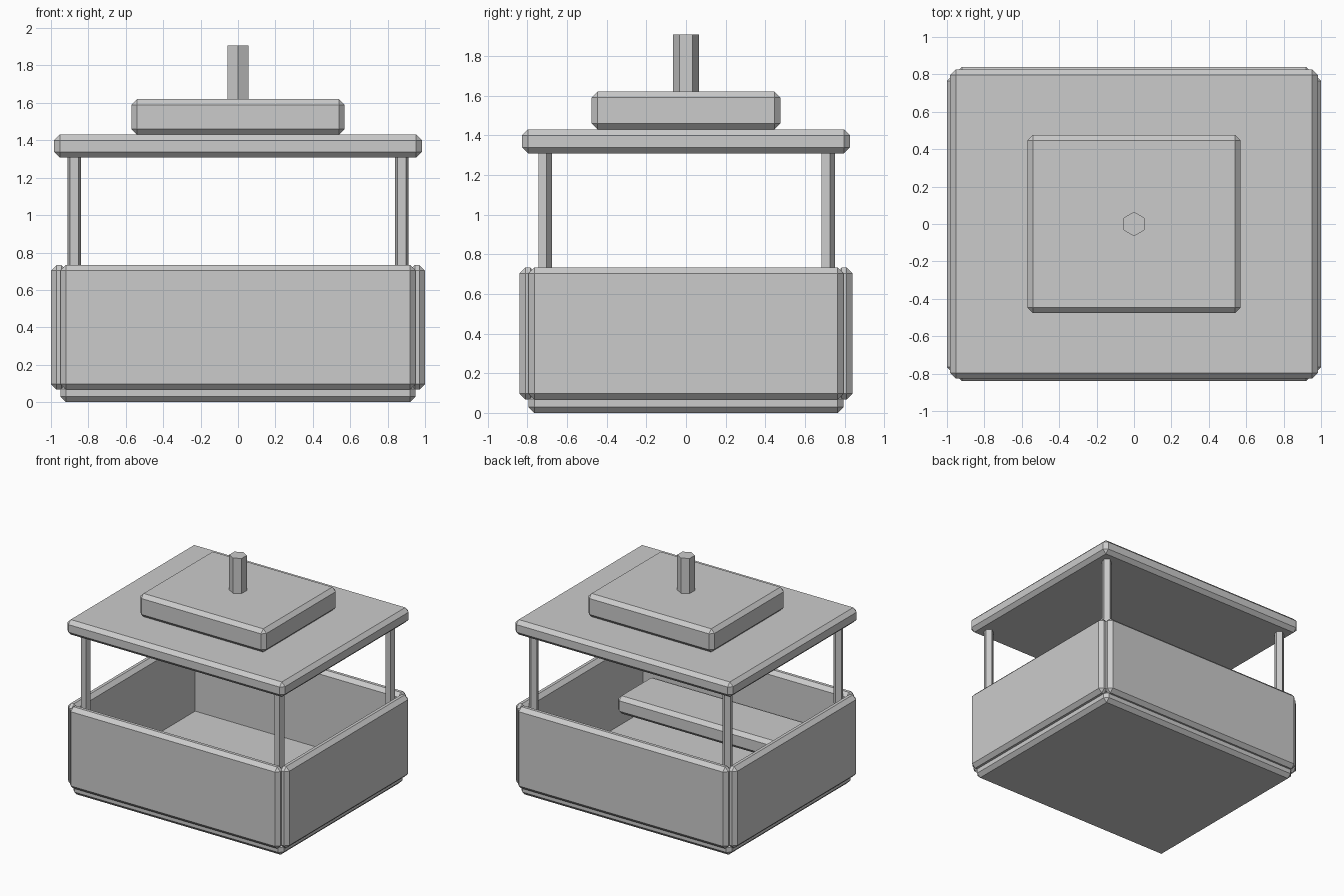
import bpy
from mathutils import Vector

if "Cube" in bpy.data.objects:
    bpy.data.objects.remove(bpy.data.objects["Cube"])


def box(name, lo, hi, bevel=0.03):
    """Box between two corners with a flat one-segment chamfer."""
    lo, hi = Vector(lo), Vector(hi)
    bpy.ops.mesh.primitive_cube_add(size=1, location=(lo + hi) / 2)
    ob = bpy.context.object
    ob.name = name
    ob.scale = hi - lo
    bpy.ops.object.transform_apply(location=False, rotation=False, scale=True)
    mod = ob.modifiers.new("chamfer", 'BEVEL')
    mod.width = bevel
    mod.segments = 1
    return ob


def rod(name, x, y, z0, z1, radius, sides):
    """Low-sided upright rod."""
    bpy.ops.mesh.primitive_cylinder_add(
        vertices=sides, radius=radius, depth=z1 - z0, location=(x, y, (z0 + z1) / 2))
    bpy.context.object.name = name


# Floor slab
box("floor", (-0.95, -0.795, 0), (0.95, 0.795, 0.10))

# Four wall panels around the floor
T = 0.085
Z0, Z1 = 0.067, 0.733
box("front_wall", (-0.95, -0.84, Z0), (0.95, -0.84 + T, Z1))
box("back_wall", (-0.95, 0.84 - T, Z0), (0.95, 0.84, Z1))
box("left_wall", (-1.0, -0.795, Z0), (-1.0 + T, 0.795, Z1))
box("right_wall", (1.0 - T, -0.795, Z0), (1.0, 0.795, Z1))

# Bench along the inside of the front wall
box("bench", (-0.85, -0.755, 0.265), (0.85, -0.31, 0.41))

# Five-sided corner posts
for xs, xn in ((-1, "left"), (1, "right")):
    for ys, yn in ((-1, "front"), (1, "back")):
        rod(f"{yn}_{xn}_post", xs * 0.875, ys * 0.714, 0.66, 1.34, 0.038, 5)

# Roof, raised block and hexagonal mast
box("roof", (-0.983, -0.826, 1.308), (0.983, 0.826, 1.43))
box("roof_block", (-0.57, -0.476, 1.43), (0.57, 0.476, 1.62))
rod("mast", 0, 0, 1.55, 1.907, 0.065, 6)
